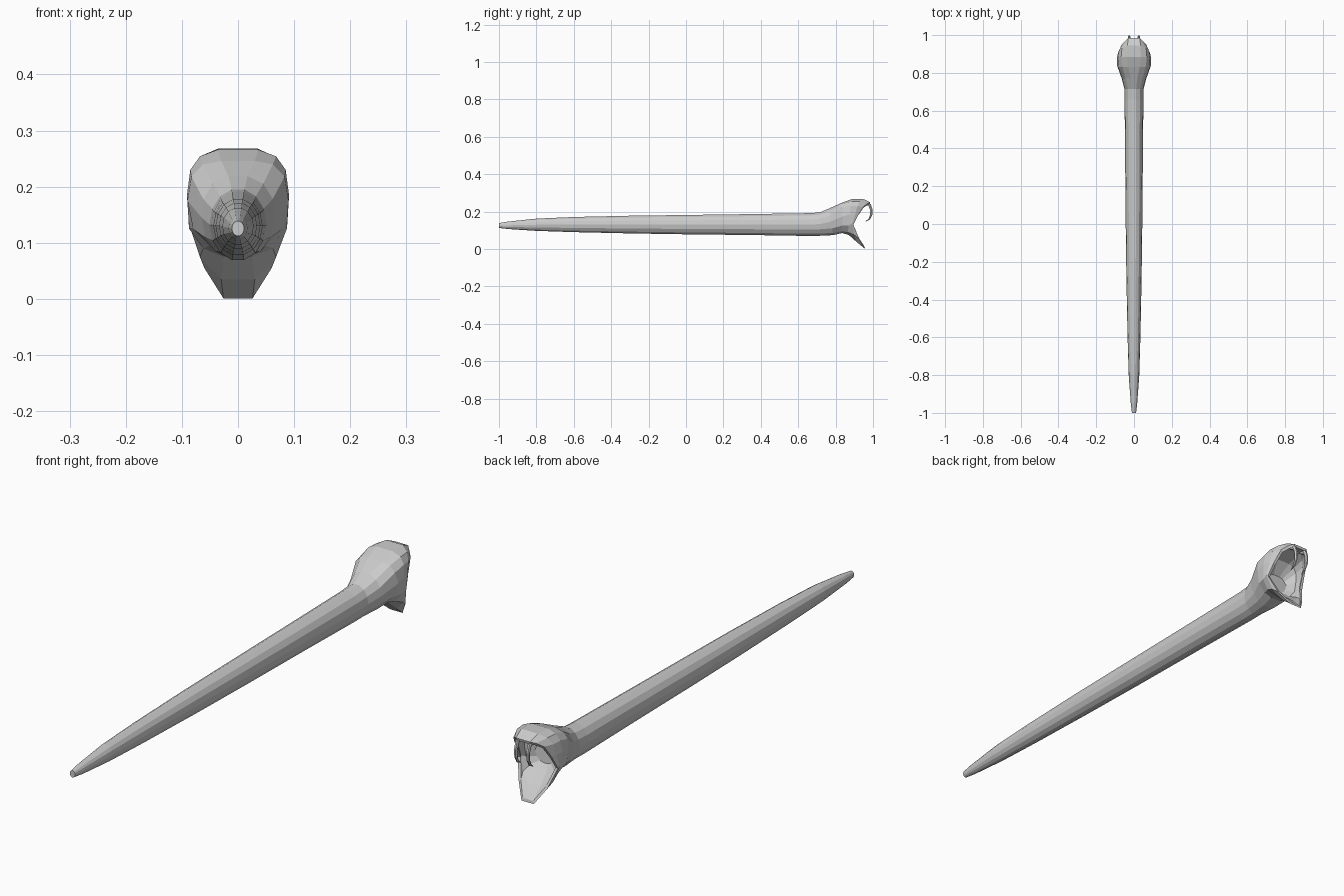
import bpy, bmesh, math
from mathutils import Vector

if "Cube" in bpy.data.objects:
    bpy.data.objects.remove(bpy.data.objects["Cube"])

grey = bpy.data.materials.new("soft grey")
grey.diffuse_color = (0.6, 0.6, 0.6, 1)
grey.use_nodes = True
grey.node_tree.nodes["Principled BSDF"].inputs["Base Color"].default_value = grey.diffuse_color
N = 14


def loft(name, rings):
    """Skin a list of closed rings and cap both ends, flat shaded."""
    bm = bmesh.new()
    loops = [[bm.verts.new(p) for p in ring] for ring in rings]
    for a, b in zip(loops, loops[1:]):
        n = len(a)
        for i in range(n):
            j = (i + 1) % n
            bm.faces.new((a[i], a[j], b[j], b[i]))
    bm.faces.new(loops[0])
    bm.faces.new(loops[-1])
    bmesh.ops.recalc_face_normals(bm, faces=bm.faces)
    me = bpy.data.meshes.new(name)
    bm.to_mesh(me)
    bm.free()
    me.materials.append(grey)
    ob = bpy.data.objects.new(name, me)
    bpy.context.collection.objects.link(ob)
    return ob


def body_ring(y, w, low, high):
    c, h = (low + high) / 2, (high - low) / 2
    angles = [(k + 0.5) * 2 * math.pi / N for k in range(N)]
    return [(w * math.sin(a), y, c + h * math.cos(a)) for a in angles]


def mirrored(half):
    return half + [(-x, y, z) for x, y, z in reversed(half)]


def shrink(half, sx, sz, dy):
    """Inner mouth surface, pulled in towards the throat."""
    return [(x * sx, y + dy, 0.13 + (z - 0.13) * sz) for x, y, z in half]


# Long tapering body: y, half width, underside, top
body = [(-1, .011, .112, .139), (-.95, .017, .106, .147), (-.8, .028, .096, .163),
        (-.6, .034, .089, .172), (-.3, .040, .082, .179), (0, .044, .077, .183),
        (.35, .047, .073, .188), (.66, .050, .068, .193), (.715, .051, .069, .197)]
rings = [body_ring(*b) for b in body]

# Head half sections, from crown to chin; the last is the open mouth rim
head = [
    [(.017, .77, .219), (.045, .77, .205), (.062, .77, .178), (.065, .77, .145),
     (.058, .78, .110), (.040, .785, .085), (.014, .785, .074)],
    [(.030, .83, .246), (.062, .83, .240), (.083, .83, .218), (.090, .84, .175),
     (.080, .835, .125), (.050, .835, .095), (.018, .835, .085)],
    [(.036, .885, .266), (.068, .885, .254), (.085, .88, .230), (.091, .875, .185),
     (.087, .87, .125), (.062, .865, .090), (.025, .87, .075)],
    [(.035, .945, .268), (.064, .93, .254), (.080, .915, .228), (.085, .905, .185),
     (.088, .888, .135), (.068, .90, .075), (.030, .915, .035)],
    [(.030, .985, .250), (.045, .97, .243), (.065, .95, .228), (.076, .92, .180),
     (.085, .895, .130), (.060, .925, .055), (.026, .957, .001)],
]
rings += [mirrored(h) for h in head]

# Mouth lining runs back inside the head to the throat
rings += [mirrored(shrink(head[4], .87, .92, -.002)),
          mirrored(shrink(head[3], .85, .84, .002)),
          mirrored(shrink(head[2], .78, .72, .0)),
          mirrored(shrink(head[1], .45, .45, .015))]
loft("snake_body_and_head", rings)

# Two curved fangs hanging from the snout
path = [(.962, .245, .009), (.982, .235, .009), (.991, .210, .008),
        (.990, .182, .007), (.980, .160, .005), (.960, .147, .001)]
for side, x0 in (("left", -.026), ("right", .026)):
    fang = []
    for i, (y, z, r) in enumerate(path):
        a, b = path[max(i - 1, 0)], path[min(i + 1, len(path) - 1)]
        t = Vector((0, b[0] - a[0], b[1] - a[1])).normalized()
        n = Vector((0, -t.z, t.y))
        fang.append([Vector((x0 + r * .8 * math.cos(k * math.pi / 3), y, z))
                     + n * r * math.sin(k * math.pi / 3) for k in range(6)])
    loft(side + "_fang", fang)
